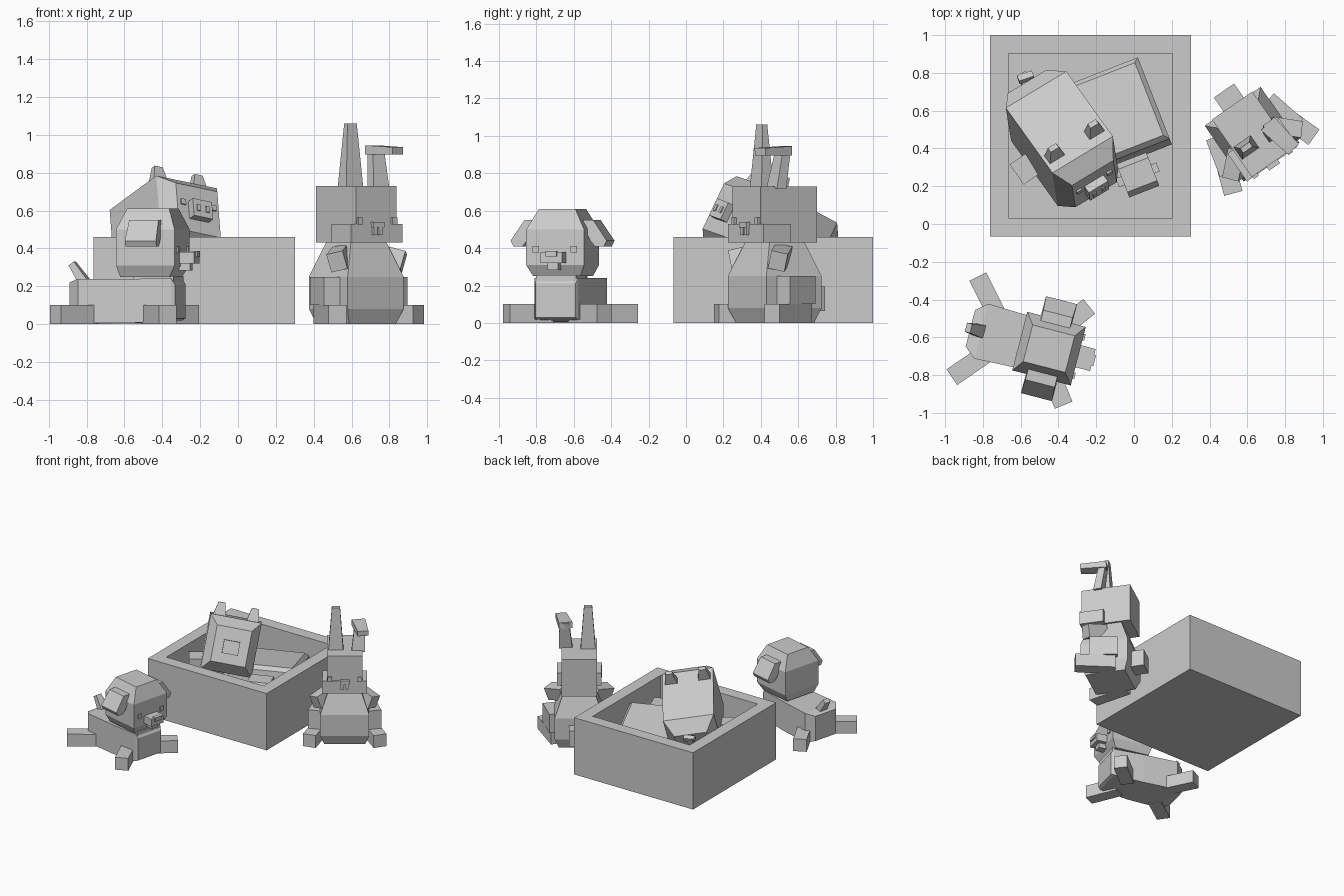
import bpy
import bmesh
from math import radians
from mathutils import Matrix, Vector

cube = bpy.data.objects.get("Cube")
if cube:
    bpy.data.objects.remove(cube, do_unlink=True)

grey = bpy.data.materials.new("plain grey")
grey.use_nodes = True
grey.diffuse_color = (0.6, 0.6, 0.6, 1)
grey.node_tree.nodes["Principled BSDF"].inputs["Base Color"].default_value = (0.6, 0.6, 0.6, 1)


def frame(loc, fwd, side=None):
    """Local axes: x is the left side, -y is forward, z is up."""
    f = Vector(fwd).normalized()
    s = Vector(side) if side else Vector((-f.y, f.x, 0))
    s = (s - f * s.dot(f)).normalized()
    m = Matrix((s, -f, f.cross(s))).transposed().to_4x4()
    m.translation = loc
    return m


def lying(m):
    """Turn a frame so that lofts run forward and y points up."""
    return m @ Matrix.Rotation(radians(90), 4, 'X')


def loft(name, m, sections):
    """Stack of rectangles: (height, width, depth, x shift, y shift)."""
    bm = bmesh.new()
    rings = []
    for sec in sections:
        z, w, d, dx, dy = (tuple(sec) + (0, 0))[:5]
        rings.append([bm.verts.new((dx + i * w / 2, dy + j * d / 2, z))
                      for i, j in ((-1, -1), (1, -1), (1, 1), (-1, 1))])
    for a, b in zip(rings, rings[1:]):
        for i in range(4):
            k = (i + 1) % 4
            bm.faces.new((a[i], a[k], b[k], b[i]))
    bm.faces.new(rings[0][::-1])
    bm.faces.new(rings[-1])
    bmesh.ops.recalc_face_normals(bm, faces=bm.faces)
    mesh = bpy.data.meshes.new(name)
    bm.to_mesh(mesh)
    bm.free()
    mesh.materials.append(grey)
    ob = bpy.data.objects.new(name, mesh)
    ob.matrix_world = m
    bpy.context.collection.objects.link(ob)
    return ob


def block(name, m, centre, size):
    x, y, z = centre
    w, d, h = size
    return loft(name, m, [(z - h / 2, w, d, x, y), (z + h / 2, w, d, x, y)])


def bar(name, m, a, b, w, h, end=1.0):
    """Straight bar from a to b, scaled by end at its tip."""
    a, b = Vector(a), Vector(b)
    d = b - a
    side = (1, 0, 0) if abs(d.x) < 0.5 * d.length else (0, 1, 0)
    if abs(d.z) < 0.01:
        side = None
    return loft(name, m @ lying(frame(a, d, side)),
                [(0, w, h), (d.length, w * end, h * end)])


SIDES = (("left", 1), ("right", -1))

# Open box: outer wall, rim, inner wall and floor in one loft
loft("open_box", Matrix.Translation((-0.23, 0.467, 0)),
     [(0, 1.065, 1.065), (0.46, 1.065, 1.065), (0.46, 0.87, 0.87), (0.05, 0.87, 0.87)])

# Cushion inside the box
cushion = frame((-0.13, 0.58, 0.39), (0.17, -0.435, 0.07), (0.93, 0.364, 0))
loft("cushion", cushion, [(-0.25, 0.5, 0.467), (-0.03, 0.5, 0.467), (0, 0.45, 0.417)])

# Pig: chamfered body leaning back, face, ears, legs, tail
pig = frame((-0.258, 0.28, 0.566), (0.53, -0.74, 0.39), (0.77, 0.59, -0.22))
loft("pig_body", lying(pig), [(-0.56, 0.24, 0.26), (-0.46, 0.38, 0.41),
                              (0, 0.38, 0.41), (0.09, 0.26, 0.27)])
block("pig_snout", pig, (0, -0.11, -0.01), (0.12, 0.05, 0.1))
for label, s in SIDES:
    block(label + "_pig_nostril", pig, (s * 0.028, -0.137, -0.01), (0.02, 0.008, 0.035))
    block(label + "_pig_eye", pig, (s * 0.095, -0.092, 0.03), (0.03, 0.016, 0.03))
    loft(label + "_pig_ear", pig, [(0.19, 0.1, 0.06, s * 0.125, 0.08),
                                   (0.3, 0.05, 0.03, s * 0.125, 0.08)])
bar("pig_tail_root", pig, (0, 0.54, 0.06), (0, 0.6, 0.08), 0.04, 0.04)
bar("pig_tail_middle", pig, (0, 0.6, 0.05), (0.01, 0.6, 0.13), 0.04, 0.035)
bar("pig_tail_tip", pig, (-0.03, 0.6, 0.12), (0.05, 0.58, 0.12), 0.035, 0.035)
paw = frame((0.02, 0.26, 0), (0.35, -0.9, 0))
loft("left_pig_leg", paw, [(0.05, 0.17, 0.19), (0.32, 0.17, 0.19), (0.38, 0.17, 0.13)])
block("left_pig_hoof", paw, (0, 0, 0.26), (0.23, 0.05, 0.06))
block("right_pig_leg", frame((-0.58, 0.29, 0.3), (0.55, -0.8, 0)), (0, 0, 0), (0.1, 0.13, 0.2))

# Dog: lying body, chamfered head, drooping ears, spread legs
dog = frame((-0.45, -0.66, 0), (0.967, -0.25, 0))
loft("dog_body", lying(dog), [(-0.43, 0.2, 0.2, 0, 0.12), (-0.37, 0.3, 0.235, 0, 0.122),
                              (-0.1, 0.28, 0.235, 0, 0.122), (0.13, 0.24, 0.22, 0, 0.13),
                              (0.15, 0.22, 0.18, 0, 0.12)])
block("dog_collar", dog, (0, -0.03, 0.235), (0.22, 0.22, 0.04))
loft("dog_head", dog, [(0.25, 0.26, 0.27, 0, 0.01), (0.31, 0.32, 0.32),
                       (0.5, 0.32, 0.32), (0.61, 0.2, 0.23)])
block("dog_snout", dog, (0, -0.19, 0.35), (0.12, 0.1, 0.06))
block("dog_nose", dog, (0, -0.235, 0.37), (0.06, 0.03, 0.03))
block("dog_mouth", dog, (0, -0.18, 0.305), (0.06, 0.06, 0.045))
bar("dog_tail", dog, (0, 0.37, 0.22), (0, 0.44, 0.32), 0.07, 0.05, 0.7)
for label, s in SIDES:
    block(label + "_dog_eye", dog, (s * 0.105, -0.162, 0.393), (0.035, 0.014, 0.035))
    loft(label + "_dog_ear", dog, [(0.41, 0.05, 0.17, s * 0.225, 0), (0.44, 0.09, 0.17, s * 0.22, 0),
                                   (0.55, 0.07, 0.16, s * 0.155, 0)])
    bar(label + "_dog_back_leg", dog, (s * 0.09, 0.3, 0.05), (s * 0.275, 0.46, 0.05), 0.1, 0.1)
    bar(label + "_dog_front_leg", dog, (s * 0.07, 0, 0.05), (s * 0.27, -0.15, 0.05), 0.1, 0.1)

# Rabbit: tapered sitting body, square head, one bent ear
rabbit = frame((0.625, 0.475, 0), (0.57, -0.82, 0))
loft("rabbit_body", rabbit, [(0, 0.3, 0.3), (0.08, 0.36, 0.36), (0.25, 0.36, 0.36),
                             (0.43, 0.23, 0.23)])
block("rabbit_head", rabbit, (0, 0, 0.58), (0.26, 0.37, 0.3))
block("rabbit_cheeks", rabbit, (0, -0.1, 0.48), (0.33, 0.18, 0.1))
block("rabbit_nose", rabbit, (0, -0.195, 0.525), (0.07, 0.03, 0.03))
block("rabbit_tail", rabbit, (0.01, 0.215, 0.13), (0.13, 0.12, 0.13))
for label, s in SIDES:
    block(label + "_rabbit_eye", rabbit, (s * 0.11, -0.19, 0.545), (0.03, 0.02, 0.035))
    block(label + "_rabbit_tooth", rabbit, (s * 0.017, -0.195, 0.49), (0.025, 0.02, 0.04))
    bar(label + "_rabbit_arm", rabbit, (s * 0.1, -0.02, 0.37), (s * 0.215, -0.13, 0.33), 0.09, 0.1)
    bar(label + "_rabbit_foot", rabbit, (s * 0.16, 0.08, 0.05), (s * 0.26, -0.2, 0.05), 0.1, 0.1)
    bar(label + "_rabbit_thigh", rabbit, (s * 0.17, 0.1, 0.175), (s * 0.22, -0.1, 0.175), 0.1, 0.15)
loft("straight_rabbit_ear", rabbit, [(0.72, 0.11, 0.08, -0.065, -0.04),
                                     (1.06, 0.06, 0.03, -0.065, -0.04)])
loft("bent_rabbit_ear_stem", rabbit, [(0.72, 0.1, 0.06, 0.1, -0.06),
                                      (0.94, 0.07, 0.05, 0.11, -0.02)])
bar("bent_rabbit_ear_tip", rabbit, (0.1, 0, 0.92), (0.135, -0.19, 0.915), 0.1, 0.05, 0.8)
